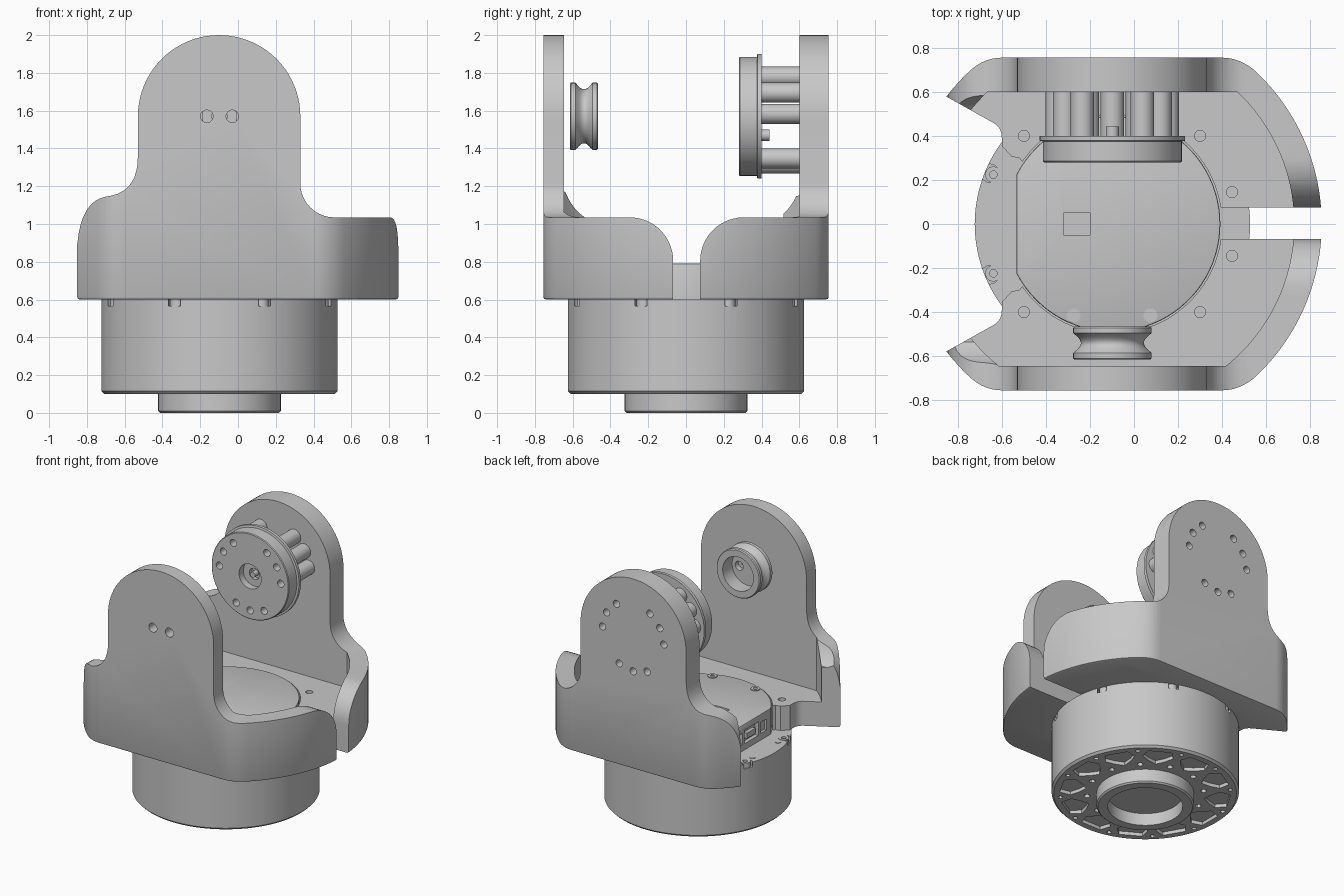
import bpy, bmesh
from math import sin, cos, radians, asin, degrees, pi, hypot
from mathutils import Matrix

if "Cube" in bpy.data.objects:
    bpy.data.objects.remove(bpy.data.objects["Cube"], do_unlink=True)

GREY = (0.58, 0.58, 0.58, 1)
grey = bpy.data.materials.new("plain_grey")
grey.use_nodes = True
grey.diffuse_color = GREY
grey.node_tree.nodes["Principled BSDF"].inputs["Base Color"].default_value = GREY

CX = -0.098    # centre line of the motors
ARM_Z = 1.57   # height of the tilt axis
AXES = {"x": lambda u, v, w: (w, u, v),
        "y": lambda u, v, w: (u, w, v),
        "z": lambda u, v, w: (u, v, w)}


def orient(bm):
    """Make every closed shape face outwards."""
    bmesh.ops.recalc_face_normals(bm, faces=bm.faces)
    if bm.calc_volume(signed=True) < 0:
        bmesh.ops.reverse_faces(bm, faces=bm.faces)


def finish(name, bm):
    mesh = bpy.data.meshes.new(name)
    bm.to_mesh(mesh)
    bm.free()
    mesh.materials.append(grey)
    obj = bpy.data.objects.new(name, mesh)
    bpy.context.collection.objects.link(obj)
    return obj


def prism(name, pts, axis, lo, hi, bevel_lo=0, bevel_hi=0, bevel_beyond=0):
    """Extrude a closed 2D outline; rims beyond a radius can be rounded."""
    bm = bmesh.new()
    low = [bm.verts.new(AXES[axis](u, v, lo)) for u, v in pts]
    high = [bm.verts.new(AXES[axis](u, v, hi)) for u, v in pts]
    caps = [bm.faces.new(low), bm.faces.new(high)]
    for i in range(len(pts)):
        j = (i + 1) % len(pts)
        bm.faces.new((low[i], low[j], high[j], high[i]))
    orient(bm)
    for cap, width in zip(caps, (bevel_lo, bevel_hi)):
        if width:
            rim = [e for e in cap.edges
                   if all(hypot(v.co.x - CX, v.co.y) > bevel_beyond for v in e.verts)]
            bmesh.ops.bevel(bm, geom=rim, offset=width, segments=2, profile=0.5, affect="EDGES")
    return finish(name, bm)


def lathe(name, profile, centre, axis, n=64):
    """Spin (radius, height) points round an axis."""
    bm = bmesh.new()
    rings = [[bm.verts.new(AXES[axis](centre[0] + r * cos(2 * pi * i / n),
                                      centre[1] + r * sin(2 * pi * i / n), h))
              for i in range(n)] for r, h in profile]
    for a, b in zip(rings, rings[1:]):
        for i in range(n):
            j = (i + 1) % n
            bm.faces.new((a[i], a[j], b[j], b[i]))
    bmesh.ops.remove_doubles(bm, verts=bm.verts, dist=1e-5)
    orient(bm)
    return finish(name, bm)


def rod(name, r, centre, axis, lo, hi, n=24):
    return lathe(name, [(0, lo), (r, lo), (r, hi), (0, hi)], centre, axis, n)


def box(name, axis, centre, size, lo, hi):
    (u, v), (a, b) = centre, (size[0] / 2, size[1] / 2)
    return prism(name, [(u - a, v - b), (u + a, v - b), (u + a, v + b), (u - a, v + b)], axis, lo, hi)


def polar(r, deg, c=(CX, 0)):
    return (c[0] + r * cos(radians(deg)), c[1] + r * sin(radians(deg)))


def arc(r, a0, a1, n=16, c=(CX, 0)):
    return [polar(r, a0 + (a1 - a0) * i / n, c) for i in range(n + 1)]


def curve(p, q, s, n=8):
    return [tuple((1 - t) ** 2 * p[k] + 2 * t * (1 - t) * q[k] + t * t * s[k] for k in (0, 1))
            for t in (i / n for i in range(n + 1))]


def width(mesh):
    xs = [v.co.x for v in mesh.vertices] or [0]
    return max(xs) - min(xs)


def boolean(target, tools, mode="DIFFERENCE"):
    """Cut with all tools at once; a cut that swallows the part is redone."""
    bm = bmesh.new()
    for t in tools:
        bm.from_mesh(t.data)
        bpy.data.objects.remove(t, do_unlink=True)
    tool = finish("cutter", bm)
    tool.hide_render = True
    before = target.data.copy()
    bpy.context.view_layer.objects.active = target
    for solver in ("EXACT", "MANIFOLD", "FLOAT"):
        target.data = before.copy()
        mod = target.modifiers.new("cut", "BOOLEAN")
        mod.operation, mod.solver, mod.object = mode, solver, tool
        bpy.ops.object.modifier_apply(modifier=mod.name)
        if width(target.data) > 0.8 * width(before):
            break
    bpy.data.objects.remove(tool, do_unlink=True)


# Base motor: body, lower boss, rim notches and underside pockets
motor = lathe("base_motor", [(0, 0.09), (0.25, 0.09), (0.25, 0), (0.315, 0), (0.325, 0.01),
                             (0.325, 0.1), (0.61, 0.1), (0.625, 0.115), (0.625, 0.6), (0, 0.6)],
              (CX, 0), "z", 96)
cutters = []
for k in range(12):
    a = 30 * k
    shape = [polar(r, a + d) for r, d in ((0.44, -7), (0.5, -12), (0.57, -8), (0.57, 8),
                                          (0.5, 12), (0.44, 7), (0.4, 0))]
    cutters.append(prism("pocket", shape, "z", 0.05, 0.125))
    cutters.append(rod("pin_hole", 0.016, polar(0.57, a + 15), "z", 0.05, 0.13, 12))
    cutters.append(rod("pin_hole", 0.02, polar(0.39, a + 15), "z", 0.05, 0.13, 12))
for k in range(8):
    cutters.append(rod("notch", 0.042, polar(0.6, 22.5 + 45 * k), "z", 0.565, 0.7))
boolean(motor, cutters)
for k in range(8):
    lathe("rim_screw", [(0, 0.56), (0.037, 0.56), (0.037, 0.602), (0.017, 0.602), (0.017, 0.585),
                        (0, 0.585)], polar(0.585, 22.5 + 45 * k), "z", 24)
for s in (-1, 1):
    rod("flange_pin", 0.02, (-0.645, s * 0.148), "z", 0.59, 0.604)

# Motor cap with a flat connector side
cap = prism("motor_cap", arc(0.49, -152.6, 152.6, 72), "z", 0.59, 0.79, 0, 0.008)
boolean(cap, [box("socket", "x", (0, 0.695), (0.16, 0.1), -0.6, -0.505),
              box("socket", "x", (0.14, 0.69), (0.07, 0.08), -0.6, -0.515),
              box("socket", "x", (-0.14, 0.69), (0.07, 0.08), -0.6, -0.515),
              box("window", "z", (-0.26, 0), (0.12, 0.1), 0.78, 0.9)])
box("socket_core", "x", (0, 0.69), (0.1, 0.04), -0.53, -0.5)
box("cap_window_plate", "z", (-0.26, 0), (0.09, 0.07), 0.775, 0.785)
for x in (-0.275, 0.075):
    lathe("cap_screw", [(0, 0.785), (0.032, 0.785), (0.032, 0.796), (0.014, 0.796), (0.014, 0.791),
                        (0, 0.791)], (x, -0.415), "z", 24)

# Mounting hole layout of the tilt motor: three groups of three
bolt_ring = [polar(0.25, c + d, (CX, ARM_Z)) for c in (30, 150, 270) for d in (-27, 0, 27)]

# Front outline shared by both brackets
front_shape = ([(-0.87, 0.5), (-0.855, 0.88)]
               + curve((-0.85, 0.9), (-0.83, 1.12), (-0.7, 1.145))
               + curve((-0.67, 1.15), (-0.53, 1.18), (-0.53, 1.36))
               + arc(0.43, 180, 0, 40, (-0.1, ARM_Z))
               + arc(0.18, 180, 270, 10, (0.51, 1.215))
               + [(0.87, 1.035), (0.87, 0.5)])


def bracket(name, inner, gap, holes, hole_r):
    """Build a bracket on the +y side."""
    start = degrees(asin(gap / 0.95))
    plan = (arc(0.95, start, 46, 24)
            + curve(polar(0.95, 47.5), (0.477, 0.755), (0.4, 0.755), 6)
            + curve((-0.6, 0.755), (-0.677, 0.755), polar(0.95, 132.5), 6)
            + arc(0.95, 134, 142.5, 5)
            + curve((-0.64, 0.46), (-0.6, 0.44), (-0.6, 0.39), 5)
            + [(-0.6, 0.355), (-0.555, 0.305), (-0.52, 0.3), (-0.45, 0.2), (0.2, gap)])
    obj = prism(name, plan, "z", 0.6, 2.1, bevel_lo=0.014, bevel_beyond=0.74)
    # hollow above the floor, and the seat round the motor cap
    turn = degrees(asin(inner / 0.825))
    hollow = arc(0.825, -10, turn, 30) + arc(0.825, 180 - turn, 190, 30)
    boolean(obj, [prism("hollow", hollow, "z", 0.78, 2.3)])
    boolean(obj, [rod("seat", 0.497, (CX, 0), "z", 0.4, 2.4, 96)])
    # side and front silhouettes
    side = ([(gap - 0.02, 0.5), (gap - 0.02, 0.8)] + arc(0.23, 180, 90, 14, (gap + 0.23, 0.805))
            + curve((inner - 0.11, 1.035), (inner - 0.04, 1.08), (inner - 0.002, 1.18))
            + [(inner - 0.002, 2.3), (0.9, 2.3), (0.9, 0.5)])
    boolean(obj, [prism("side_shape", side, "x", -1.5, 1.5)], "INTERSECT")
    boolean(obj, [prism("front_shape", front_shape, "y", -1.5, 1.5)], "INTERSECT")
    # bolt holes in the arm and the floor
    drills = [rod("drill", hole_r, h, "y", 0.5, 0.9) for h in holes]
    drills += [rod("drill", 0.025, p, "z", 0.7, 0.9)
               for p in ((-0.5, 0.4), (0.3, 0.4), (0.445, 0.145))]
    boolean(obj, drills)
    return obj


bracket("back_bracket", 0.6, 0.075, bolt_ring, 0.026)
front = bracket("front_bracket", 0.645, 0.068, [(-0.165, ARM_Z), (-0.03, ARM_Z)], 0.033)
front.data.transform(Matrix.Scale(-1, 4, (0, 1, 0)))
front.data.flip_normals()

# Grooved idler pulley inside the front arm
groove = [(0.178 - 0.035 * sin(pi * i / 10), -0.585 + 0.009 * i) for i in range(11)]
pulley = lathe("idler_pulley", [(0, -0.615), (0.172, -0.615), (0.178, -0.61)] + groove
               + [(0.178, -0.472), (0.172, -0.465), (0.125, -0.465), (0.125, -0.575), (0, -0.575)],
               (CX, ARM_Z), "y")
boolean(pulley, [rod("drill", 0.033, (x, ARM_Z), "y", -0.7, -0.5) for x in (-0.165, -0.03)])

# Tilt motor: disc with rear rim, bore and bolt holes
disc = lathe("tilt_motor", [(0, 0.36), (0.04, 0.36), (0.04, 0.33), (0.09, 0.33), (0.09, 0.28),
                            (0.31, 0.28), (0.315, 0.285), (0.315, 0.375), (0.33, 0.378),
                            (0.33, 0.4), (0, 0.4)], (CX, ARM_Z), "y", 96)
boolean(disc, [rod("drill", 0.026, p, "y", 0.2, 0.34) for p in bolt_ring])
rod("centre_pin", 0.02, (CX, ARM_Z), "y", 0.31, 0.365)
for p in bolt_ring:
    lathe("standoff", [(0, 0.395), (0.053, 0.395), (0.053, 0.602), (0.026, 0.602), (0.026, 0.55),
                       (0, 0.55)], p, "y", 32)
rod("cable_stub", 0.03, (CX, 1.47), "y", 0.395, 0.442)

# Smooth round faces, keep edges crisp
for obj in bpy.context.scene.objects:
    obj.select_set(obj.type == "MESH")
bpy.ops.object.shade_smooth_by_angle(angle=radians(30))
